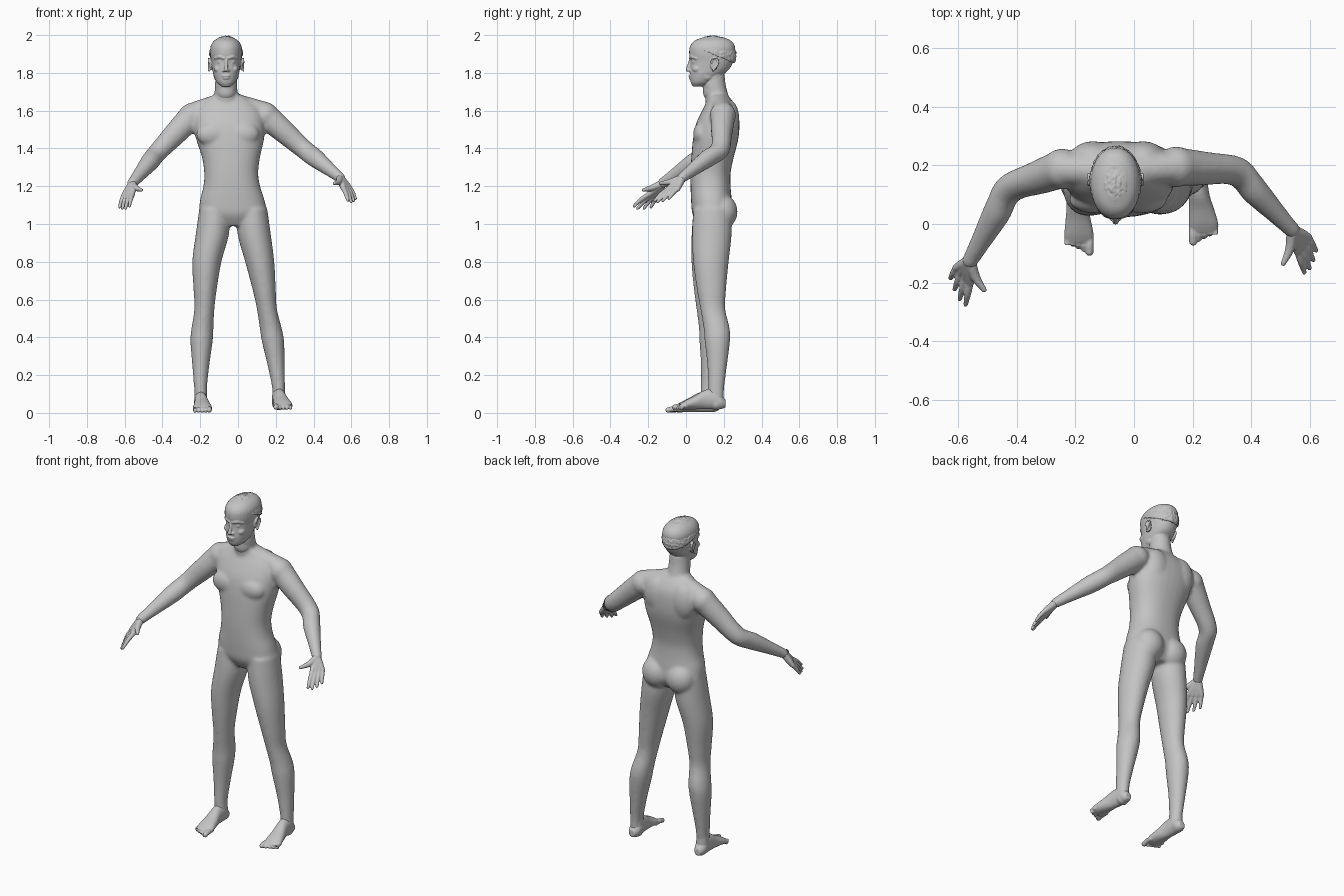
import bpy
import bmesh
import math
from mathutils import Vector, Matrix, noise

default_cube = bpy.data.objects.get("Cube")
if default_cube:
    bpy.data.objects.remove(default_cube, do_unlink=True)

X, Y, Z = Vector((1, 0, 0)), Vector((0, 1, 0)), Vector((0, 0, 1))
MID = -0.055      # centre of the chest
HEAD = -0.063     # centre of the head

skin = bpy.data.materials.new("plain_grey")
skin.use_nodes = True
grey = (0.55, 0.55, 0.55, 1)
skin.diffuse_color = grey
skin.node_tree.nodes["Principled BSDF"].inputs["Base Color"].default_value = grey


def smooth_path(rows, steps=4):
    """Catmull-Rom interpolation through rows of numbers."""
    rows = [Vector(row) for row in rows]
    result = []
    for i in range(len(rows) - 1):
        b, c = rows[i], rows[i + 1]
        a = rows[i - 1] if i else b
        d = rows[min(i + 2, len(rows) - 1)]
        for k in range(steps):
            t = k / steps
            result.append(b + (c - a) * (t / 2)
                          + (a * 2 - b * 5 + c * 4 - d) * (t * t / 2)
                          + (b * 3 - a - c * 3 + d) * (t ** 3 / 2))
    return result + [rows[-1]]


def loft(bm, rows, u, v, power=2.0, sides=32):
    """Closed skin over sections given as x, y, z, half width, half depth."""
    rings = []
    for x, y, z, a, b in smooth_path(rows):
        ring = []
        for k in range(sides):
            angle = math.tau * k / sides
            c, s = math.cos(angle), math.sin(angle)
            c = math.copysign(abs(c) ** (2 / power), c)
            s = math.copysign(abs(s) ** (2 / power), s)
            ring.append(bm.verts.new(Vector((x, y, z)) + u * a * c + v * b * s))
        rings.append(ring)
    for low, high in zip(rings, rings[1:]):
        for k in range(sides):
            n = (k + 1) % sides
            bm.faces.new((low[k], low[n], high[n], high[k]))
    bm.faces.new(rings[0][::-1])
    bm.faces.new(rings[-1])


def ball(bm, centre, radii):
    matrix = Matrix.Translation(centre) @ Matrix.Diagonal((*radii, 1))
    bmesh.ops.create_uvsphere(bm, u_segments=24, v_segments=16, radius=1, matrix=matrix)


def limb(bm, points, radii):
    """Round tapering tube with domed ends."""
    points = [Vector(p) for p in points]
    along = (points[-1] - points[0]).normalized()
    side = along.cross(min((X, Y, Z), key=lambda axis: abs(axis.dot(along)))).normalized()
    rows = [(*p, r, r) for p, r in zip(points, radii)]
    loft(bm, rows, side, along.cross(side), sides=20)
    for end in (0, -1):
        ball(bm, points[end], [radii[end]] * 3)


def finish(name, bm, voxel, rounds):
    bmesh.ops.recalc_face_normals(bm, faces=bm.faces)
    for face in bm.faces:
        face.smooth = True
    mesh = bpy.data.meshes.new(name)
    bm.to_mesh(mesh)
    bm.free()
    mesh.materials.append(skin)
    obj = bpy.data.objects.new(name, mesh)
    bpy.context.collection.objects.link(obj)
    if voxel:
        remesh = obj.modifiers.new("blend", "REMESH")
        remesh.mode = "VOXEL"
        remesh.voxel_size = voxel
        remesh.use_smooth_shade = True
        soften = obj.modifiers.new("soften", "SMOOTH")
        soften.factor = 0.5
        soften.iterations = rounds
    return obj


# Trunk and neck: height, centre x, centre y, half width, half depth
body = bmesh.new()
trunk = [(0.99, -.025, .14, .07, .07), (1.05, -.025, .14, .17, .105),
         (1.12, -.03, .135, .172, .108), (1.2, -.033, .13, .15, .106),
         (1.27, -.036, .13, .143, .106), (1.35, -.037, .14, .153, .112),
         (1.45, -.042, .157, .18, .12), (1.53, -.05, .168, .19, .115),
         (1.6, MID, .18, .18, .095), (1.65, MID, .18, .13, .068), (1.68, MID, .17, .08, .05)]
loft(body, [(x, y, z, a, b) for z, x, y, a, b in trunk], X, Y, power=2.3)
loft(body, [(MID, .185, 1.6, .085, .075), (HEAD, .165, 1.67, .064, .064),
            (HEAD, .148, 1.74, .059, .062), (HEAD, .145, 1.8, .055, .06)], X, Y)

# Chest, shoulder blade and buttock muscles
for s in (-1, 1):
    ball(body, (MID + s * .082, .082, 1.475), (.085, .045, .062))
    ball(body, (MID + s * .085, .225, 1.55), (.08, .058, .11))
    ball(body, (-.025 + s * .08, .195, 1.065), (.085, .078, .09))

# Arms and shoulder slopes
wrists = {1: Vector((.54, -.02, 1.245)), -1: Vector((-.56, -.125, 1.215))}
shoulders = {1: Vector((.145, .195, 1.575)), -1: Vector((-.245, .188, 1.57))}
elbows = {1: Vector((.35, .18, 1.395)), -1: Vector((-.425, .12, 1.38))}
for s in (-1, 1):
    shoulder, elbow, wrist = shoulders[s], elbows[s], wrists[s]
    limb(body, [shoulder, shoulder.lerp(elbow, .45), elbow, elbow.lerp(wrist, .3),
                elbow.lerp(wrist, .7), wrist],
         [.07, .062, .051, .05, .037, .028])
    limb(body, [(MID + s * .03, .18, 1.645), shoulder + Z * .015], [.05, .056])

# Legs: height, centre x, centre y, half width, half depth
leg = [(1.08, .075, .14, .08, .1), (.95, .085, .137, .088, .105), (.8, .115, .132, .077, .094),
       (.65, .139, .135, .061, .077), (.55, .153, .142, .053, .066), (.45, .173, .162, .058, .069),
       (.38, .185, .166, .059, .067), (.25, .202, .165, .045, .052), (.13, .215, .16, .034, .042),
       (.05, .217, .16, .033, .04)]
for s in (-1, 1):
    rows = []
    for z, x, y, a, b in leg:
        if s < 0:
            x = -.05 - x + max(0, .8 - z) * .1
            y -= .045 * (1 - min(z, 1))
        rows.append((x, y, z, a, b))
    loft(body, rows, X, Y)
finish("body", body, .009, 7)

# Hands: knuckles and tips of first and last finger, then thumb tip
hands = {"left_hand": (1, (.56, -.095, 1.185), (.595, -.045, 1.185),
                       (.582, -.165, 1.125), (.622, -.09, 1.135), (.51, -.135, 1.215)),
         "right_hand": (-1, (-.56, -.2, 1.155), (-.607, -.15, 1.145),
                        (-.575, -.275, 1.095), (-.627, -.185, 1.09), (-.512, -.225, 1.18))}
for name, (s, *points) in hands.items():
    first, last, first_tip, last_tip, thumb_tip = map(Vector, points)
    wrist = wrists[s]
    bm = bmesh.new()
    for i in range(4):
        knuckle = first.lerp(last, i / 3)
        tip = first_tip.lerp(last_tip, i / 3)
        tip += (tip - knuckle) * (0, .18, .15, 0)[i]
        limb(bm, [wrist, wrist.lerp(knuckle, .6), knuckle], [.021, .018, .014])
        limb(bm, [knuckle, knuckle.lerp(tip, .5) + Z * .005, tip], [.0125, .0115, .008])
    base = wrist.lerp(first, .4)
    limb(bm, [wrist, base.lerp(thumb_tip, .4) + Z * .004, thumb_tip], [.02, .016, .009])
    finish(name, bm, .004, 2)

# Feet: heel x, ball x, shift back, lift
feet = {"left_foot": (1, .215, .238, 0, .016), "right_foot": (-1, -.197, -.188, -.035, .001)}
profile = [(0, .21, .033, .018, .02), (0, .185, .042, .033, .038), (0, .15, .057, .036, .054),
           (.3, .1, .054, .036, .051), (.7, .05, .04, .043, .037), (1, 0, .027, .05, .025),
           (1, -.03, .018, .046, .015)]
for name, (s, heel, toe, shift, lift) in feet.items():
    bm = bmesh.new()
    loft(bm, [(heel + (toe - heel) * t, y + shift, z + lift, a, b) for t, y, z, a, b in profile], X, Z)
    limb(bm, [(heel, .16 + shift, .05), (heel, .16 + shift, .13)], [.035, .033])
    for i in range(5):
        x = toe - s * (.036 - .019 * i)
        r = .010 if i else .014
        limb(bm, [(x, shift, .02 + lift), (x, shift - .035, .02 + lift),
                  (x, shift - .06 + .009 * i, r + lift)], [r, r, r])
    finish(name, bm, .004, 2)

# Head: height, centre y, half width, half depth
bm = bmesh.new()
skull = [(1.728, .065, .025, .028), (1.75, .083, .05, .058), (1.79, .107, .067, .087),
         (1.82, .125, .073, .104), (1.86, .137, .079, .113), (1.9, .138, .084, .121),
         (1.94, .14, .082, .119), (1.97, .142, .064, .097), (1.988, .145, .035, .055)]
loft(bm, [(HEAD, y, z, a, b) for z, y, a, b in skull], X, Y, power=2.15)
limb(bm, [(HEAD, .145, 1.7), (HEAD, .145, 1.8)], [.055, .058])
# Nose, lips and chin
limb(bm, [(HEAD, .024, 1.866), (HEAD, .016, 1.84), (HEAD, .009, 1.817)], [.008, .009, .011])
ball(bm, (HEAD, .024, 1.784), (.024, .012, .006))
ball(bm, (HEAD, .027, 1.772), (.021, .012, .007))
ball(bm, (HEAD, .048, 1.745), (.024, .02, .016))
# Brows, eyes, nostrils, cheeks, jaw and ears
for s in (-1, 1):
    limb(bm, [(HEAD + s * .01, .022, 1.878), (HEAD + s * .034, .031, 1.885),
              (HEAD + s * .058, .055, 1.877)], [.007, .009, .007])
    ball(bm, (HEAD + s * .032, .043, 1.857), (.015, .013, .008))
    ball(bm, (HEAD + s * .013, .021, 1.813), (.009, .011, .008))
    ball(bm, (HEAD + s * .043, .06, 1.82), (.022, .026, .02))
    ball(bm, (HEAD + s * .046, .11, 1.785), (.02, .035, .028))
    ear = Vector((HEAD + s * .082, .148, 1.845))
    ball(bm, ear, (.008, .02, .032))
    limb(bm, [ear + Vector((s * .009, y, z)) for y, z in
              ((-.014, .012), (-.002, .033), (.02, .022), (.018, -.004), (-.004, -.032))], [.006] * 5)
finish("head", bm, .0038, 2)

# Cropped curly hair: bumpy cap cut along a sloping hairline
bm = bmesh.new()
bmesh.ops.create_icosphere(bm, subdivisions=6, radius=1)
for vert in bm.verts:
    curl = noise.noise(vert.co * 9) * .035 + noise.noise(vert.co * 22) * .018
    co = vert.co * (1 + max(curl, -.02))
    vert.co = Vector((HEAD + co.x * .089, .141 + co.y * .125, 1.893 + co.z * .103))
below = [v for v in bm.verts if v.co.z < 1.95 - .42 * (v.co.y - .02)]
bmesh.ops.delete(bm, geom=below, context="VERTS")
hair = finish("hair", bm, 0, 0)
rim = hair.modifiers.new("rim", "SOLIDIFY")
rim.thickness = .014
rim.offset = -1
